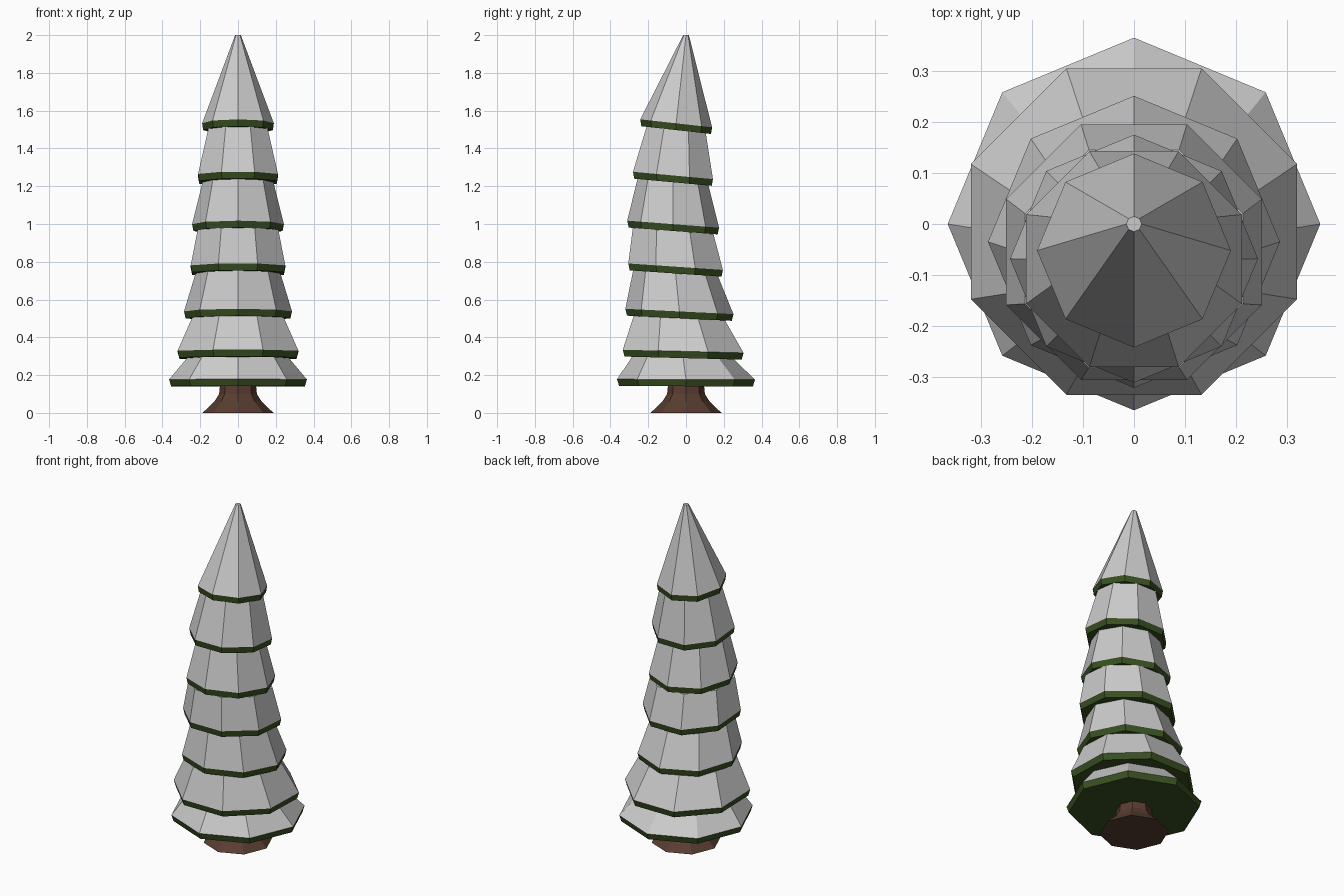
import bpy, bmesh
from math import sin, cos, pi

if "Cube" in bpy.data.objects:
    bpy.data.objects.remove(bpy.data.objects["Cube"])

SIDES = 8


def material(name, color):
    m = bpy.data.materials.new(name)
    m.diffuse_color = color
    m.use_nodes = True
    m.node_tree.nodes["Principled BSDF"].inputs["Base Color"].default_value = m.diffuse_color
    return m


def ring(bm, cy, z, r, slope, phase):
    """Octagon centred on (0, cy, z), tilted along y by slope."""
    verts = []
    for i in range(SIDES):
        a = phase + 2 * pi * i / SIDES
        dy = r * sin(a)
        verts.append(bm.verts.new((r * cos(a), cy + dy, z + slope * dy)))
    return verts


def loft(name, rings, phase=0.0, mat=None):
    """Closed flat-faced solid through (cy, z, r, slope) rings."""
    bm = bmesh.new()
    loops = [ring(bm, *p, phase) for p in rings]
    for lo, hi in zip(loops, loops[1:]):
        for i in range(SIDES):
            j = (i + 1) % SIDES
            bm.faces.new((lo[i], lo[j], hi[j], hi[i]))
    bm.faces.new(loops[0][::-1])
    bm.faces.new(loops[-1])
    me = bpy.data.meshes.new(name)
    bm.to_mesh(me)
    bm.free()
    ob = bpy.data.objects.new(name, me)
    bpy.context.collection.objects.link(ob)
    if mat:
        me.materials.append(mat)
    return ob


green = material("needles", (0.04, 0.08, 0.015, 1))
brown = material("bark", (0.1, 0.046, 0.03, 1))

# Flared trunk
loft("trunk", [(0, 0, 0.188, 0), (0, 0.06, 0.125, 0),
               (0, 0.10, 0.10, 0), (0, 0.15, 0.095, 0)], 0, brown)

# Tiers: centre y, slab top z, rim radius, tilt slope, radius of snow top
tiers = [
    (0.0, 0.177, 0.365, -0.004, 0.27),
    (-0.015, 0.326, 0.346, -0.026, 0.262),
    (-0.035, 0.537, 0.286, -0.049, 0.225),
    (-0.055, 0.774, 0.271, -0.068, 0.231),
    (-0.068, 0.999, 0.243, -0.077, 0.188),
    (-0.069, 1.257, 0.229, -0.092, 0.170),
    (-0.052, 1.533, 0.190, -0.111, 0.015),
]
THICK = 0.036

for n, (cy, z, r, slope, top_r) in enumerate(tiers):
    phase = (n % 2) * pi / SIDES
    # Green branch slab under the snow
    loft(f"branch_slab_{n + 1}", [(cy, z - THICK, r * 0.97, slope),
                                  (cy, z, r, slope)], phase, green)
    # Snow cone reaching up to the underside of the next slab
    if n + 1 < len(tiers):
        ny, nz, _, ns, _ = tiers[n + 1]
        top = (ny, nz - THICK, top_r, ns)
    else:
        top = (0, 2.0, top_r, 0)
    loft(f"snow_layer_{n + 1}", [(cy, z, r, slope), top], phase)
